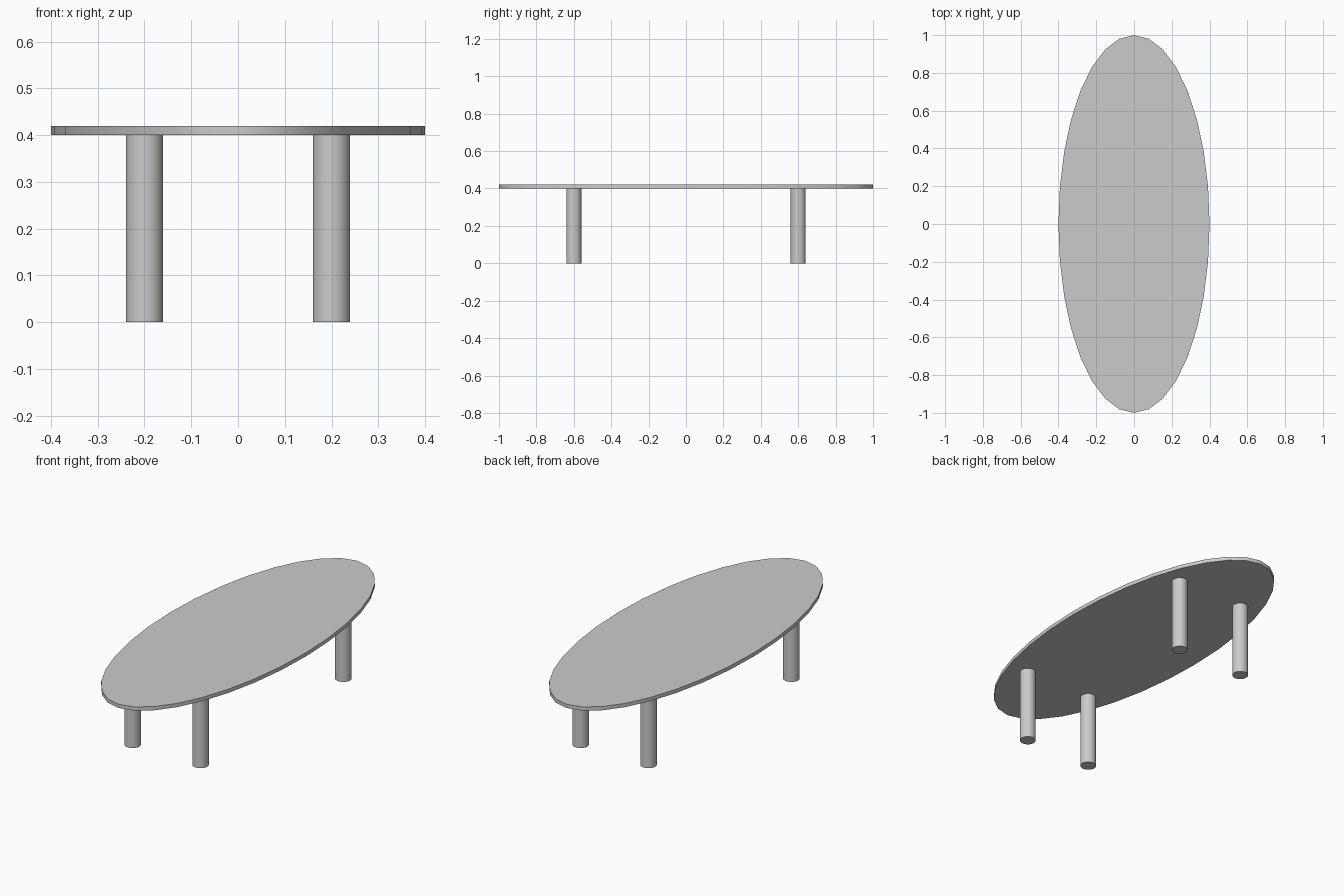
import bpy
import math

SIDES = 32
LEG_HEIGHT = 0.4
TOP_THICKNESS = 0.02

cube = bpy.data.objects.get("Cube")
if cube:
    bpy.data.objects.remove(cube, do_unlink=True)

# Single plain grey finish
grey = bpy.data.materials.new("light_grey")
grey.use_nodes = True
colour = (0.6, 0.6, 0.6, 1.0)
grey.diffuse_color = colour
for node in grey.node_tree.nodes:
    if node.type == "BSDF_PRINCIPLED":
        node.inputs["Base Color"].default_value = colour


def cylinder(name, radius, height, x, y, base, stretch=(1, 1, 1)):
    """Upright capped cylinder standing on the height given by base."""
    bpy.ops.mesh.primitive_cylinder_add(
        vertices=SIDES, radius=radius, depth=height,
        location=(x, y, base + height / 2))
    obj = bpy.context.object
    obj.name = name
    obj.scale = stretch
    bpy.ops.object.transform_apply(location=False, rotation=False, scale=True)
    obj.data.materials.append(grey)
    bpy.ops.object.shade_smooth_by_angle(angle=math.radians(30))
    return obj


# Elliptical top
cylinder("table_top", 1.0, TOP_THICKNESS, 0, 0, LEG_HEIGHT, (0.4, 1, 1))

# Four round legs
for side, x in (("left", 0.2), ("right", -0.2)):
    for end, y in (("front", -0.6), ("back", 0.6)):
        cylinder(f"{end}_{side}_leg", 0.04, LEG_HEIGHT, x, y, 0)
